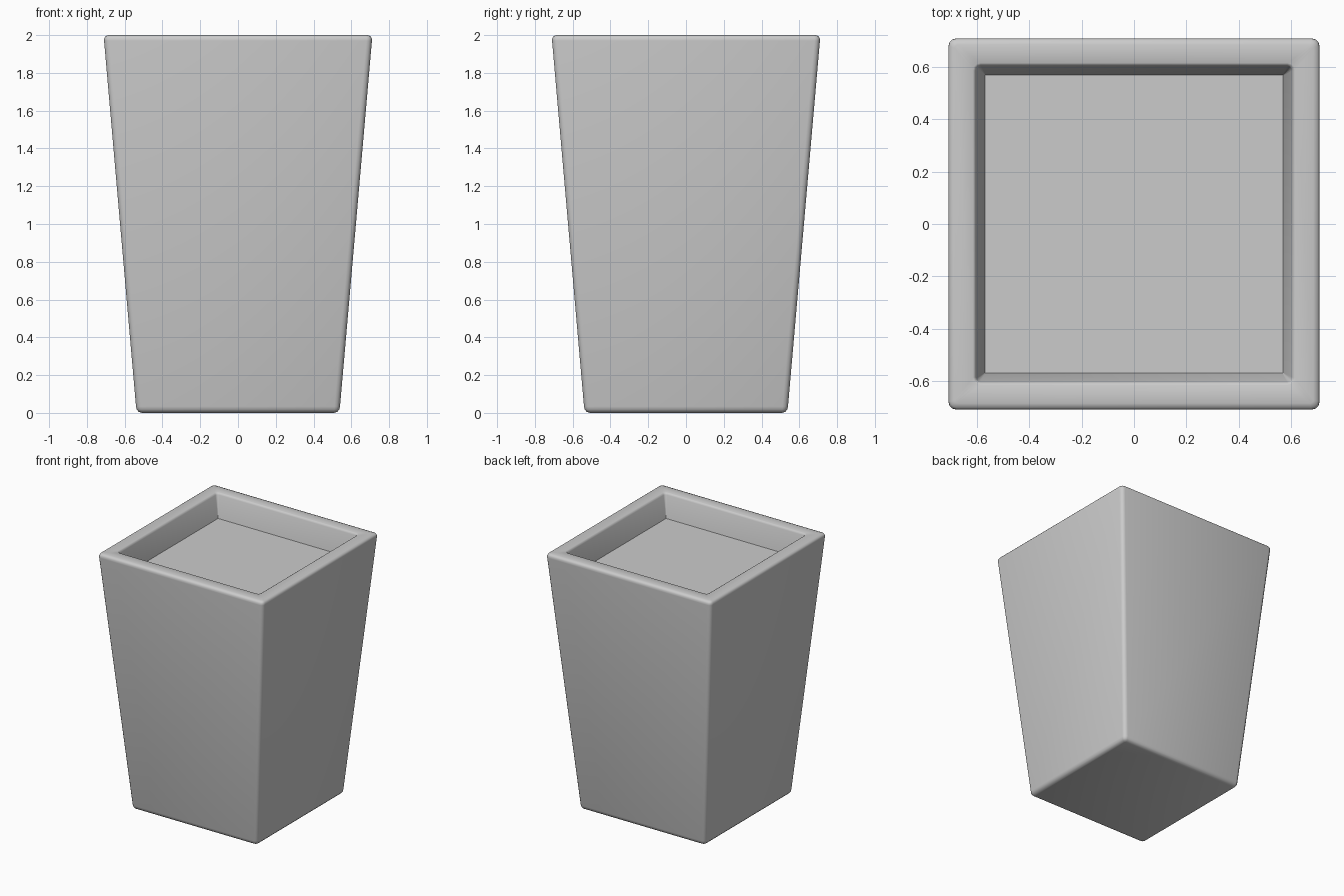
import bpy, bmesh, math

if "Cube" in bpy.data.objects:
    bpy.data.objects.remove(bpy.data.objects["Cube"])

SEG = 3  # segments per rounded corner


def ring(bm, half, radius, z):
    """Rounded square loop of vertices at height z."""
    verts = []
    for q in range(4):
        a0 = q * math.pi / 2
        sx, sy = ((1, 1), (-1, 1), (-1, -1), (1, -1))[q]
        for i in range(SEG + 1):
            a = a0 + i / SEG * math.pi / 2
            verts.append(bm.verts.new((sx * (half - radius) + radius * math.cos(a),
                                       sy * (half - radius) + radius * math.sin(a), z)))
    return verts


# Profile from underside, up the tapered wall, over the rim, down to the tray floor:
# (half width, corner radius, height)
profile = [
    (0.510, 0.010, 0.000),
    (0.526, 0.020, 0.006),
    (0.536, 0.026, 0.018),
    (0.540, 0.030, 0.034),
    (0.709, 0.030, 1.970),
    (0.708, 0.028, 1.984),
    (0.701, 0.024, 1.995),
    (0.685, 0.012, 2.000),
    (0.615, 0.028, 2.000),
    (0.608, 0.022, 1.996),
    (0.603, 0.018, 1.985),
    (0.570, 0.003, 1.820),
]

bm = bmesh.new()
rings = [ring(bm, *p) for p in profile]
n = len(rings[0])
for a, b in zip(rings, rings[1:]):
    for i in range(n):
        j = (i + 1) % n
        bm.faces.new((a[i], a[j], b[j], b[i]))
bm.faces.new(rings[0][::-1])   # underside
bm.faces.new(rings[-1])        # tray floor
bmesh.ops.recalc_face_normals(bm, faces=bm.faces)

mesh = bpy.data.meshes.new("square_planter")
bm.to_mesh(mesh)
bm.free()
planter = bpy.data.objects.new("square_planter", mesh)
bpy.context.collection.objects.link(planter)

# Smooth rounded edges, sharp tray floor
bpy.context.view_layer.objects.active = planter
planter.select_set(True)
bpy.ops.object.shade_smooth_by_angle(angle=math.radians(45))
